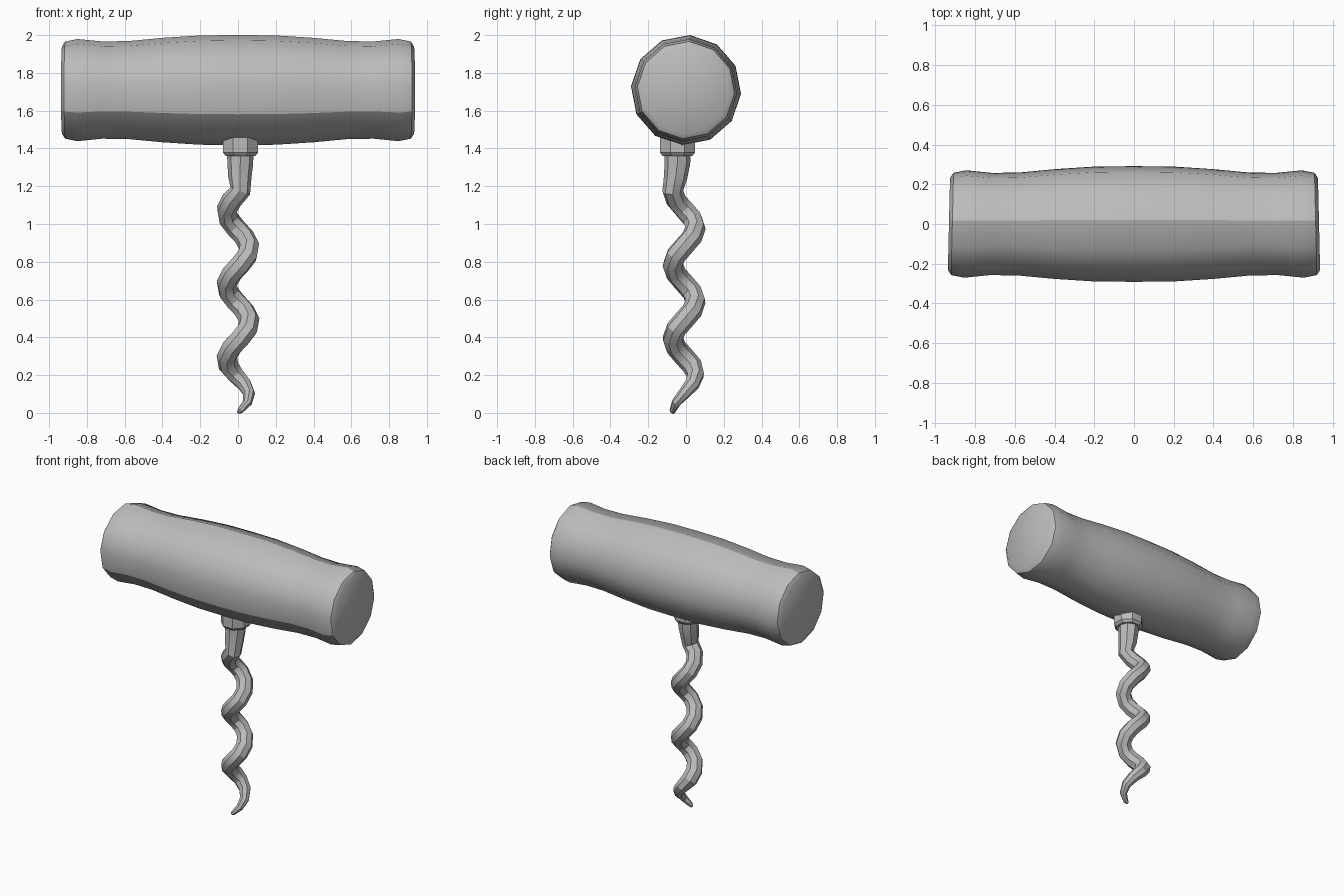
import bpy, bmesh
from math import cos, sin, radians, pi

cube = bpy.data.objects.get("Cube")
if cube:
    bpy.data.objects.remove(cube)

grey = bpy.data.materials.new("plain grey")
grey.use_nodes = True
colour = (0.5, 0.5, 0.5, 1)
grey.diffuse_color = colour
grey.node_tree.nodes["Principled BSDF"].inputs["Base Color"].default_value = colour


def lathe(name, profile, sides, offset, place):
    """Rings of (position, radius) along an axis, capped at both ends."""
    bm = bmesh.new()
    rings = []
    for t, r in profile:
        angles = [radians(offset + 360 * i / sides) for i in range(sides)]
        rings.append([bm.verts.new(place(t, r * cos(a), r * sin(a))) for a in angles])
    for a, b in zip(rings, rings[1:]):
        for i in range(sides):
            j = (i + 1) % sides
            bm.faces.new((a[i], a[j], b[j], b[i]))
    bm.faces.new(rings[0])
    bm.faces.new(rings[-1])
    bmesh.ops.recalc_face_normals(bm, faces=bm.faces)
    mesh = bpy.data.meshes.new(name)
    bm.to_mesh(mesh)
    bm.free()
    mesh.materials.append(grey)
    obj = bpy.data.objects.new(name, mesh)
    bpy.context.collection.objects.link(obj)
    return obj


def smooth(obj, degrees):
    bpy.ops.object.select_all(action='DESELECT')
    obj.select_set(True)
    bpy.context.view_layer.objects.active = obj
    bpy.ops.object.shade_smooth_by_angle(angle=radians(degrees))


# Wooden-style grip: waisted bar with softly rounded ends
half = [(0, .292), (.2, .29), (.4, .277), (.58, .26), (.72, .258),
        (.85, .271), (.915, .258), (.932, .232)]
profile = [(-x, r) for x, r in reversed(half[1:])] + half
SIDES = 12
handle = lathe("handle", profile, SIDES, -4,
               lambda t, u, v: (t * (1 - .025 * u), u, 1.709 + v))
smooth(handle, 40)
# Creases along the top ridge and the lower front
for e in handle.data.edges:
    a, b = e.vertices
    if a % SIDES == b % SIDES and a % SIDES in (3, 7):
        e.use_edge_sharp = True

# Collar under the grip
lathe("collar", [(1.36, .085), (1.378, .1), (1.46, .1)], 8, 22.5,
      lambda t, u, v: (.013 + u, -.045 + v, t))

# Twisted screw: a straight neck flowing into a tapering helix
PITCH = .39
points = [(.012, -.045, 1.37, .07), (.012, -.046, 1.32, .068), (.01, -.055, 1.25, .062)]
STEP = PITCH / 8
for i in range(25):
    z = 1.175 - i * STEP
    turn = 2 * pi * (z - .98) / PITCH
    taper = min(1, .3 + z / .36)
    points.append((.06 * cos(turn + 2 * pi * .11 / PITCH), -.01 + .06 * cos(turn),
                   max(z, .012), .055 * taper))
points.append((0, -.066, 0, .008))

curve = bpy.data.curves.new("screw_path", 'CURVE')
curve.dimensions = '3D'
curve.bevel_depth = 1
curve.bevel_resolution = 2
curve.use_fill_caps = True
curve.twist_mode = 'MINIMUM'
spline = curve.splines.new('POLY')
spline.points.add(len(points) - 1)
for p, (x, y, z, r) in zip(spline.points, points):
    p.co = (x, y, z, 1)
    p.radius = r
path = bpy.data.objects.new("screw_path", curve)
bpy.context.collection.objects.link(path)
mesh = bpy.data.meshes.new_from_object(path.evaluated_get(bpy.context.evaluated_depsgraph_get()))
bpy.data.objects.remove(path)
mesh.name = "screw"
mesh.materials.clear()
mesh.materials.append(grey)
screw = bpy.data.objects.new("screw", mesh)
bpy.context.collection.objects.link(screw)
smooth(screw, 30)
